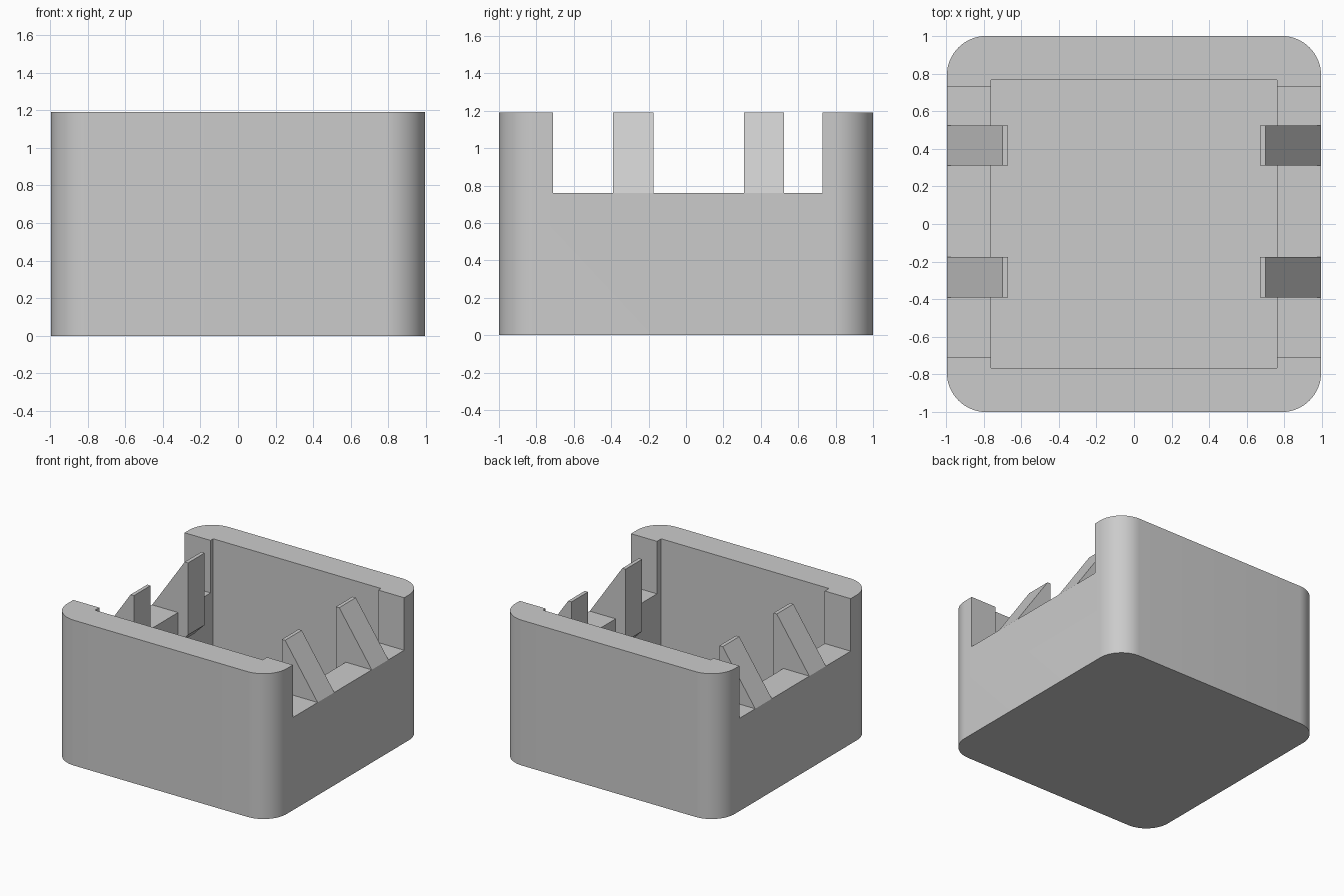
import bpy, bmesh, math
from mathutils import Vector

cube = bpy.data.objects.get("Cube")
if cube:
    bpy.data.objects.remove(cube, do_unlink=True)

HALF_X, HALF_Y, HEIGHT, RADIUS = 0.995, 1.0, 1.19, 0.21
SILL = 0.76      # height of the lowered side walls
FLOOR = 0.24     # thickness of the floor

grey = bpy.data.materials.new("plain grey")
grey.use_nodes = True
colour = (0.6, 0.6, 0.6, 1)
grey.diffuse_color = colour
grey.node_tree.nodes["Principled BSDF"].inputs["Base Color"].default_value = colour


def prism(name, points, direction):
    """Extrude a flat outline along a direction."""
    bm = bmesh.new()
    face = bm.faces.new([bm.verts.new(p) for p in points])
    result = bmesh.ops.extrude_face_region(bm, geom=[face])
    moved = [v for v in result["geom"] if isinstance(v, bmesh.types.BMVert)]
    bmesh.ops.translate(bm, verts=moved, vec=Vector(direction))
    bmesh.ops.recalc_face_normals(bm, faces=bm.faces)
    mesh = bpy.data.meshes.new(name)
    bm.to_mesh(mesh)
    bm.free()
    mesh.materials.append(grey)
    obj = bpy.data.objects.new(name, mesh)
    bpy.context.collection.objects.link(obj)
    return obj


def box(name, x, y, z):
    corners = [(x[0], y[0], z[0]), (x[1], y[0], z[0]), (x[1], y[1], z[0]), (x[0], y[1], z[0])]
    return prism(name, corners, (0, 0, z[1] - z[0]))


def cut(target, cutter):
    cutter.hide_render = True
    mod = target.modifiers.new("cut", "BOOLEAN")
    mod.operation = "DIFFERENCE"
    mod.solver = "EXACT"
    mod.object = cutter
    bpy.context.view_layer.objects.active = target
    bpy.ops.object.modifier_apply(modifier=mod.name)
    bpy.data.objects.remove(cutter, do_unlink=True)


# Rounded block, hollowed out, with both side walls lowered
outline = []
steps = 16
for quarter, (sx, sy) in enumerate([(1, 1), (-1, 1), (-1, -1), (1, -1)]):
    for i in range(steps + 1):
        a = math.pi / 2 * (quarter + i / steps)
        outline.append((sx * (HALF_X - RADIUS) + RADIUS * math.cos(a),
                        sy * (HALF_Y - RADIUS) + RADIUS * math.sin(a), 0))
body = prism("box_body", outline, (0, 0, HEIGHT))
cut(body, box("cavity_cutter", (-0.76, 0.76), (-0.765, 0.765), (FLOOR, 2)))
cut(body, box("side_cutter", (-2, 2), (-0.71, 0.73), (SILL, 2)))

bpy.ops.object.select_all(action="DESELECT")
body.select_set(True)
bpy.context.view_layer.objects.active = body
bpy.ops.object.shade_smooth_by_angle(angle=math.radians(30))

# Sloping support fins, overhanging the cavity with a chamfer beneath
fin_profile = [(HALF_X, SILL), (0.70, HEIGHT), (0.67, HEIGHT), (0.67, 0.60),
               (0.76, 0.51), (0.80, 0.51), (0.80, 0.70)]
for side, sign in (("left", 1), ("right", -1)):
    for place, y0, y1 in (("front", -0.39, -0.175), ("back", 0.31, 0.525)):
        prism(f"{side}_{place}_fin", [(sign * x, y0, z) for x, z in fin_profile],
              (0, y1 - y0, 0))
